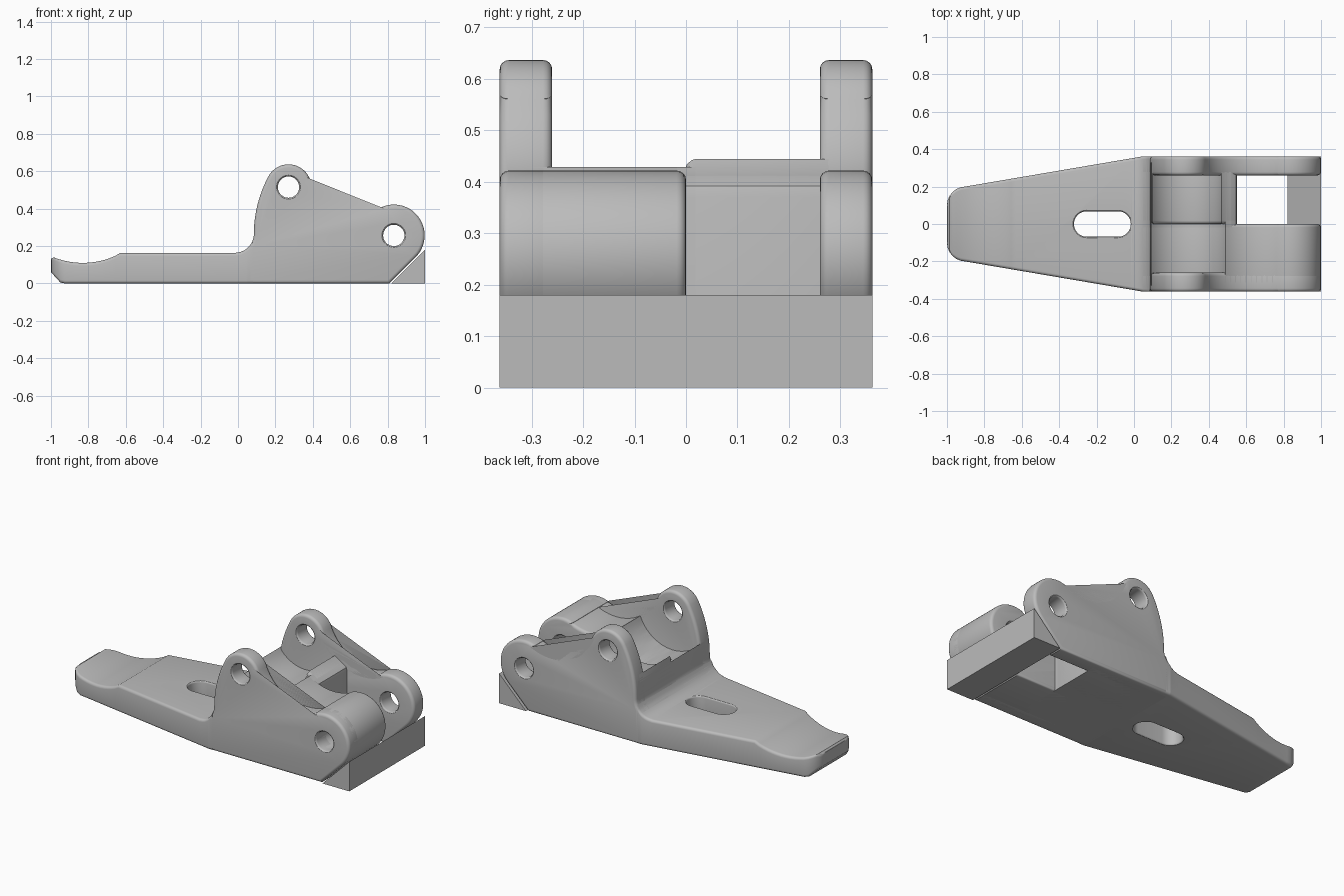
import bpy, bmesh
from math import sin, cos, acos, atan2, pi, sqrt, hypot, radians

if "Cube" in bpy.data.objects:
    bpy.data.objects.remove(bpy.data.objects["Cube"])

grey = bpy.data.materials.new("plain grey")
grey.use_nodes = True
GREY = (0.5, 0.5, 0.5, 1)
grey.diffuse_color = GREY
for node in grey.node_tree.nodes:
    if node.type == 'BSDF_PRINCIPLED':
        node.inputs["Base Color"].default_value = GREY

HALF = 0.362              # half width of the bracket
EAR = (0.27, 0.515, 0.122)      # circles: centre x, centre z, radius
KNUCKLE = (0.833, 0.257, 0.165)
SADDLE = (0.65, 0.67, 0.29)
BACK = (0.734, 0.265, 0.649)
FILLET = (-0.015, 0.265, 0.1)


def arc(c, a, b, n=16):
    return [(c[0] + c[2] * cos(a + (b - a) * i / n),
             c[1] + c[2] * sin(a + (b - a) * i / n)) for i in range(n + 1)]


def heading(p, q):
    return atan2(q[1] - p[1], q[0] - p[0])


def corner(p, q):
    """Angle at the centre of p between the line to q and their crossing."""
    d = hypot(q[0] - p[0], q[1] - p[1])
    return acos((d * d + p[2] ** 2 - q[2] ** 2) / (2 * d * p[2]))


def make(name, verts, faces):
    bm = bmesh.new()
    vs = [bm.verts.new(v) for v in verts]
    for f in faces:
        bm.faces.new([vs[i] for i in f])
    bmesh.ops.recalc_face_normals(bm, faces=bm.faces)
    mesh = bpy.data.meshes.new(name)
    bm.to_mesh(mesh)
    bm.free()
    mesh.materials.append(grey)
    ob = bpy.data.objects.new(name, mesh)
    bpy.context.collection.objects.link(ob)
    return ob


def loft(name, rings):
    n = len(rings[0])
    faces = [tuple(range(n)), tuple(range((len(rings) - 1) * n, len(rings) * n))]
    for k in range(len(rings) - 1):
        for i in range(n):
            j = (i + 1) % n
            faces.append((k * n + i, k * n + j, k * n + n + j, k * n + n + i))
    return make(name, [v for r in rings for v in r], faces)


def inset(poly, d):
    out = []
    for i, p in enumerate(poly):
        a, b = poly[i - 1], poly[(i + 1) % len(poly)]
        l1, l2 = hypot(p[0] - a[0], p[1] - a[1]), hypot(b[0] - p[0], b[1] - p[1])
        n1 = ((a[1] - p[1]) / l1, (p[0] - a[0]) / l1)
        n2 = ((p[1] - b[1]) / l2, (b[0] - p[0]) / l2)
        k = d / (1 + n1[0] * n2[0] + n1[1] * n2[1])
        out.append((p[0] + k * (n1[0] + n2[0]), p[1] + k * (n1[1] + n2[1])))
    return out


def prism(name, poly, lo, hi, r=0.0, axis='y'):
    """Extrude an outline; r rounds the end edges, negative r flares them."""
    clean = [p for i, p in enumerate(poly)
             if hypot(p[0] - poly[i - 1][0], p[1] - poly[i - 1][1]) > 1e-3]
    steps = [(abs(r) * (1 - cos(a)), r * (1 - sin(a)))
             for a in (pi / 8 * i for i in range(5))] if r else [(0, 0)]
    layers = [(lo + t, d) for t, d in steps] + [(hi - t, d) for t, d in reversed(steps)]
    rings = []
    for t, d in layers:
        rings.append([(u, t, v) if axis == 'y' else (u, v, t) for u, v in inset(clean, d)])
    return loft(name, rings)


def cut(ob, cutter):
    cutter.hide_render = True
    mod = ob.modifiers.new("cut", 'BOOLEAN')
    mod.operation, mod.solver, mod.object = 'DIFFERENCE', 'EXACT', cutter
    bpy.context.view_layer.objects.active = ob
    bpy.ops.object.modifier_apply(modifier=mod.name)
    bpy.data.objects.remove(cutter)


def profile(pocket=0.0, window=False):
    """Side outline, optionally with the round pocket and the window removed."""
    if window:
        pts = [(0.05, 0), (0.55, 0), (0.55, 0.37), (0.545, 0.392)]
        start = pi + acos(0.13 / SADDLE[2])
    else:
        end = heading(KNUCKLE, SADDLE)
        pts = [(0.05, 0), (KNUCKLE[0] + KNUCKLE[2] * sqrt(2) - KNUCKLE[1], 0)]
        pts += arc(KNUCKLE, -pi / 4, end, 24)
        start = end + pi
    ear_a, ear_b = heading(EAR, SADDLE), heading(BACK, EAR)
    if pocket:
        c = (EAR[0], EAR[1], pocket)
        pts += arc(SADDLE, start, ear_a + pi + corner(SADDLE, c))
        pts += arc(c, ear_a - corner(c, SADDLE), ear_b - pi - corner(c, BACK), 24)
        pts += arc(BACK, ear_b + corner(BACK, c), pi, 6)
    else:
        pts += arc(SADDLE, start, ear_a + pi)
        pts += arc(EAR, ear_a, ear_b, 20)
        pts += arc(BACK, ear_b, pi, 12)
    return pts + arc(FILLET, 0, -acos(0.65), 6)


# Slabs across the width: two ears, two middle halves and a joining core
ROUND = 0.018
slabs = [
    ("right_ear", profile(), -HALF, -0.26, True, True),
    ("left_ear", profile(), 0.26, HALF, True, True),
    ("wide_knuckle", profile(0.235), -0.33, 0.0, False, True),
    ("window_wall", profile(0.21, True), 0.0, 0.33, False, False),
]
for name, outline, lo, hi, upper, lower in slabs:
    ob = prism(name, outline, lo, hi, ROUND)
    for wanted, c in ((upper, EAR), (lower, KNUCKLE)):
        if wanted:
            hole = arc((c[0], c[1], 0.057), 0, 2 * pi, 32)[:-1]
            cut(ob, prism("pin_cutter", hole, lo - 0.001, hi + 0.001, -0.012))
prism("core", profile(0.235, True), -0.33, 0.33)

# Tapered tail plate with a scooped, rounded tip
def tail_ring(x):
    if x < -0.9:
        w = 0.1 + 0.1 * sqrt(max(0, 1 - ((x + 0.9) / 0.1) ** 2))
    else:
        w = min(HALF, HALF + (x - 0.05) * 0.17)
    top = 0.163
    if x < -0.63:
        top = 0.53 - sqrt(0.42 ** 2 - (x + 0.83) ** 2)
    elif x > FILLET[0]:
        top = FILLET[1] - sqrt(FILLET[2] ** 2 - (x - FILLET[0]) ** 2)
    if x < -0.995:
        top -= 0.012
    low = max(0, -0.945 - x) * 1.1
    r = 0.016
    ring = []
    for k, (y, z) in enumerate([(w - r, top - r), (r - w, top - r),
                                (r - w, low + r), (w - r, low + r)]):
        for p, q in arc((y, z, r), k * pi / 2, (k + 1) * pi / 2, 4):
            ring.append((x, p, q))
    return ring


stations = [-0.9 - 0.1 * cos(radians(15 * i)) for i in range(7)]
stations += [-0.9 + 0.27 * i / 10 for i in range(1, 11)]
stations += [-0.015 + 0.095 * i / 10 for i in range(11)] + [0.05]
tail = loft("tail_plate", [tail_ring(x) for x in sorted(stations)])

# Long slot through the tail
slot = arc((-0.085, 0, 0.068), -pi / 2, pi / 2) + arc((-0.253, 0, 0.068), pi / 2, 3 * pi / 2)
cut(tail, prism("slot_cutter", slot, -0.001, 0.164, -0.01, 'z'))

# Wedge block under the knuckles
prism("wedge_block", [(0.82, 0), (1, 0), (1, 0.18)], -HALF, HALF)

# Smooth the curved faces, keep the sharp edges
for ob in bpy.context.collection.objects:
    if ob.type == 'MESH':
        bpy.ops.object.select_all(action='DESELECT')
        ob.select_set(True)
        bpy.context.view_layer.objects.active = ob
        bpy.ops.object.shade_smooth_by_angle(angle=radians(32))
